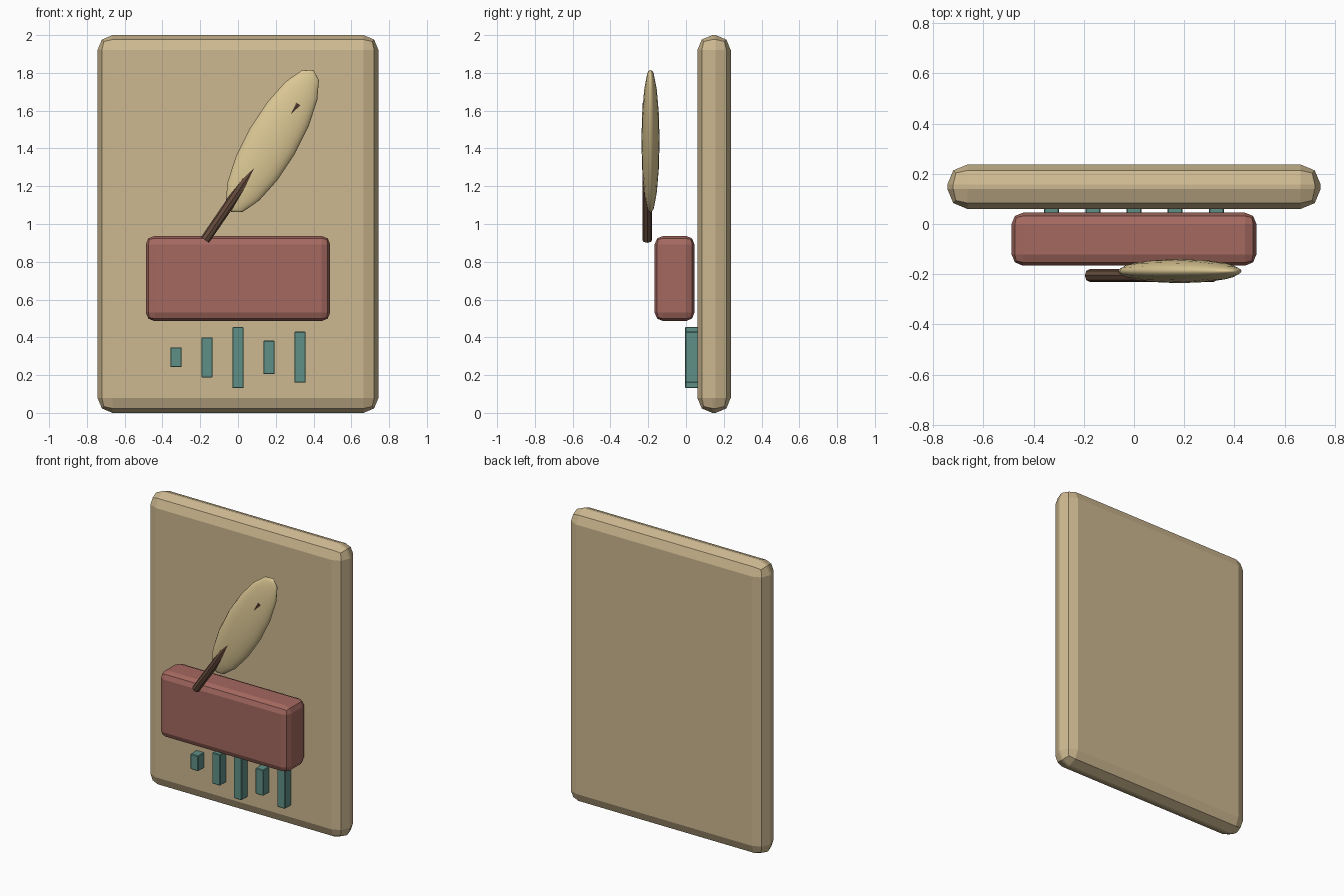
import bpy
from math import radians
from mathutils import Vector

if "Cube" in bpy.data.objects:
    bpy.data.objects.remove(bpy.data.objects["Cube"])


def material(name, rgb):
    m = bpy.data.materials.new(name)
    m.diffuse_color = (*rgb, 1)
    m.use_nodes = True
    m.node_tree.nodes["Principled BSDF"].inputs["Base Color"].default_value = m.diffuse_color
    return m


TAN = material("tan", (0.61, 0.48, 0.28))
RED = material("brick_red", (0.37, 0.14, 0.115))
TEAL = material("teal", (0.115, 0.28, 0.24))
CREAM = material("cream", (0.72, 0.58, 0.30))
BROWN = material("brown", (0.13, 0.07, 0.045))


def finish(obj, name, mat):
    obj.name = name
    obj.data.materials.append(mat)
    return obj


def block(name, lo, hi, bevel, segments, mat):
    """Box between two corners with bevelled edges."""
    lo, hi = Vector(lo), Vector(hi)
    bpy.ops.mesh.primitive_cube_add(size=1, location=(lo + hi) / 2)
    obj = finish(bpy.context.object, name, mat)
    obj.scale = hi - lo
    bpy.ops.object.transform_apply(location=False, rotation=False, scale=True)
    mod = obj.modifiers.new("bevel", 'BEVEL')
    mod.width, mod.segments = bevel, segments
    return obj


# Back panel and raised block
block("back_panel", (-0.744, 0.06, 0), (0.744, 0.237, 2), 0.08, 2, TAN)
block("front_block", (-0.488, -0.166, 0.486), (0.488, 0.045, 0.937), 0.045, 2, RED)

# Row of bars of different heights
for i, (z0, z1) in enumerate([(0.242, 0.347), (0.187, 0.40), (0.131, 0.455),
                              (0.205, 0.382), (0.16, 0.43)]):
    x = (i - 2) * 0.164
    block(f"bar_{i + 1}", (x - 0.03, -0.004, z0), (x + 0.03, 0.07, z1), 0.004, 1, TEAL)

# Feather vane: flattened, tilted ellipsoid
bpy.ops.mesh.primitive_uv_sphere_add(segments=16, ring_count=8, radius=1,
                                     location=(0.182, -0.188, 1.439),
                                     rotation=(0, radians(30), 0))
vane = finish(bpy.context.object, "feather_vane", CREAM)
vane.scale = (0.137, 0.048, 0.435)
bpy.ops.object.shade_smooth()

# Quill shaft running through the vane
a, b = Vector((-0.175, -0.205, 0.915)), Vector((0.318, -0.205, 1.637))
bpy.ops.mesh.primitive_cylinder_add(vertices=8, radius=0.026, depth=(b - a).length,
                                    location=(a + b) / 2)
quill = finish(bpy.context.object, "feather_quill", BROWN)
quill.rotation_euler = (b - a).to_track_quat('Z', 'Y').to_euler()
